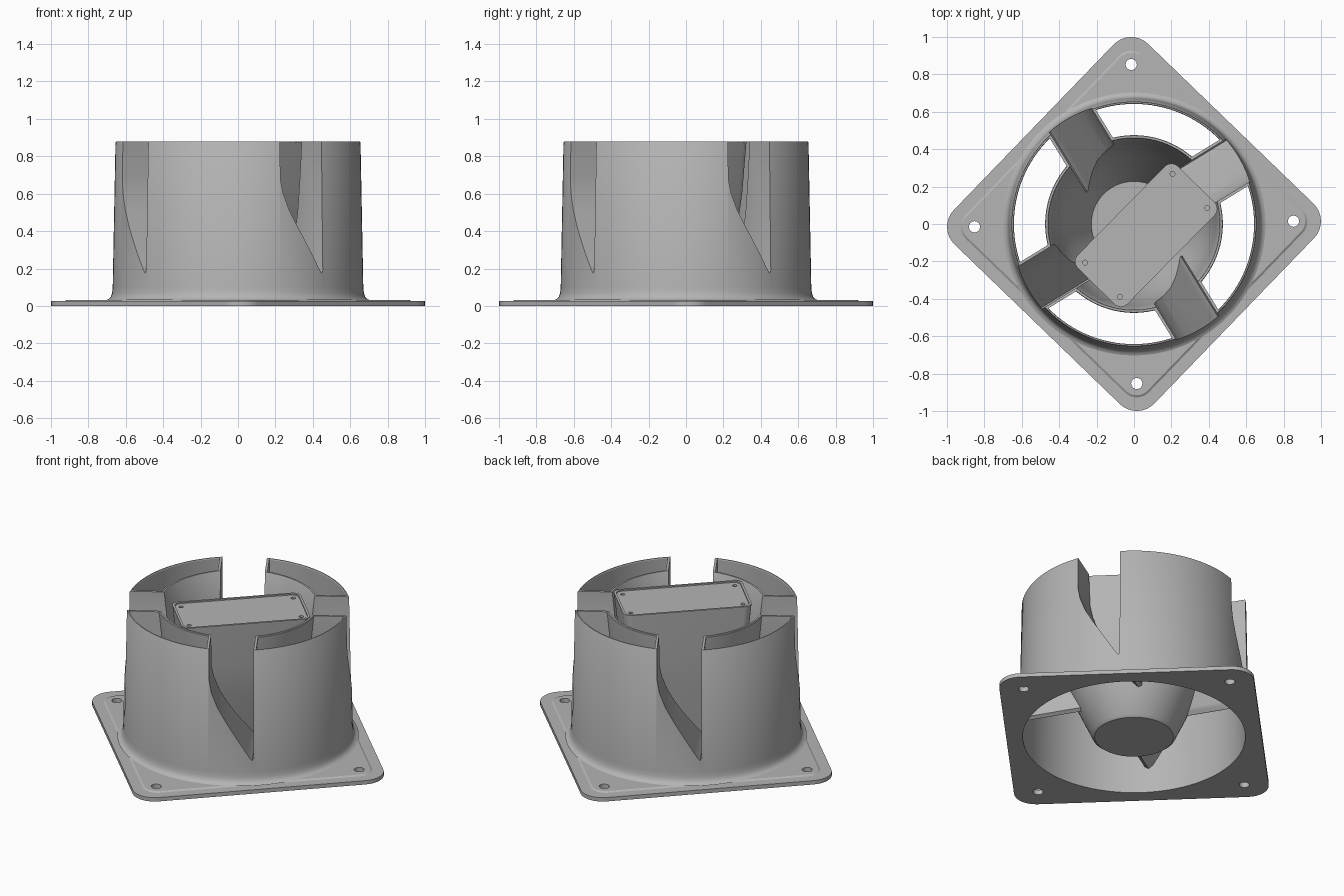
import bpy, bmesh, math
from mathutils import Matrix, Vector

if "Cube" in bpy.data.objects:
    bpy.data.objects.remove(bpy.data.objects["Cube"])

SEG = 128
SPOKES = [math.radians(31.5 + 90 * i) for i in range(4)]

gray = bpy.data.materials.new("housing_gray")
gray.diffuse_color = (0.46, 0.46, 0.46, 1)
gray.use_nodes = True
gray.node_tree.nodes["Principled BSDF"].inputs["Base Color"].default_value = gray.diffuse_color


def make(name, bm):
    bmesh.ops.recalc_face_normals(bm, faces=bm.faces)
    me = bpy.data.meshes.new(name)
    bm.to_mesh(me)
    bm.free()
    me.materials.append(gray)
    ob = bpy.data.objects.new(name, me)
    bpy.context.collection.objects.link(ob)
    return ob


def skin(bm, rings, loop=False, caps=True):
    """Join rings of equal length with quads."""
    vs = [[bm.verts.new(p) for p in r] for r in rings]
    n = len(vs[0])
    for i in range(len(vs) if loop else len(vs) - 1):
        a, b = vs[i], vs[(i + 1) % len(vs)]
        for j in range(n):
            k = (j + 1) % n
            bm.faces.new((a[j], a[k], b[k], b[j]))
    if caps and not loop:
        bm.faces.new(vs[0])
        bm.faces.new(vs[-1])


def circle(r, z, cx=0, cy=0, n=SEG):
    return [(cx + r * math.cos(2 * math.pi * i / n), cy + r * math.sin(2 * math.pi * i / n), z)
            for i in range(n)]


def lathe(name, profile, loop=True):
    bm = bmesh.new()
    skin(bm, [circle(r, z) for r, z in profile], loop)
    return make(name, bm)


def cylinders(name, items):
    """Several upright cylinders (x, y, radius, z0, z1) in one object."""
    bm = bmesh.new()
    for x, y, r, z0, z1 in items:
        n = SEG if r > 0.1 else 24
        skin(bm, [circle(r, z0, x, y, n), circle(r, z1, x, y, n)])
    return make(name, bm)


def rounded(hx, hy, r, angle, cx=0, cy=0):
    """Outline of a rotated rectangle with round corners."""
    pts = []
    for q, (sx, sy) in enumerate([(1, 1), (-1, 1), (-1, -1), (1, -1)]):
        for i in range(9):
            a = math.pi / 2 * (q + i / 8)
            pts.append(Vector((sx * (hx - r) + r * math.cos(a), sy * (hy - r) + r * math.sin(a), 0)))
    m = Matrix.Translation((cx, cy, 0)) @ Matrix.Rotation(angle, 4, 'Z')
    return [m @ p for p in pts]


def loft(name, levels):
    """Stack of (outline, scale, z)."""
    bm = bmesh.new()
    skin(bm, [[(p.x * s, p.y * s, z) for p in o] for o, s, z in levels])
    return make(name, bm)


def radial(name, section, r0, r1):
    """Extrude a (tangent, z) section outwards at all four spokes."""
    bm = bmesh.new()
    for a in SPOKES:
        d = Vector((math.cos(a), math.sin(a), 0))
        t = Vector((-math.sin(a), math.cos(a), 0))
        skin(bm, [[d * r + t * u + Vector((0, 0, z)) for u, z in section] for r in (r0, r1)])
    return make(name, bm)


def boolean(ob, tool, op='DIFFERENCE'):
    m = ob.modifiers.new("cut", 'BOOLEAN')
    m.object, m.operation, m.solver = tool, op, 'EXACT'
    bpy.context.view_layer.objects.active = ob
    bpy.ops.object.modifier_apply(modifier=m.name)


# Outer wall with flared foot
wall = lathe("outer_wall", [
    (0.65, 0), (0.66, 0), (0.66, 0.031), (0.705, 0.031), (0.69, 0.037), (0.679, 0.05),
    (0.673, 0.07), (0.67, 0.1), (0.655, 0.875), (0.652, 0.88), (0.645, 0.88), (0.642, 0.875)])

# Bowl shaped hub, open at the top
hub_out = [(0.23, 0.0), (0.245, 0.012), (0.33, 0.2), (0.375, 0.3), (0.41, 0.39),
           (0.435, 0.5), (0.455, 0.66), (0.475, 0.875)]
hub_in = [(r - 0.017, max(z, 0.018)) for r, z in hub_out[1:]]
hub = lathe("hub_bowl", [(0.001, 0.0)] + hub_out + [(0.472, 0.88), (0.461, 0.88)]
            + hub_in[::-1] + [(0.001, 0.018)])

# Notch section: one upright side, one sloping side
inner = [(-0.13, 0.68), (-0.115, 0.6), (-0.08, 0.51), (-0.03, 0.42), (0.11, 0.19), (0.123, 0.175), (0.13, 0.19)]
outer = [(-0.145, 0.677), (-0.13, 0.594), (-0.094, 0.503), (-0.043, 0.412), (0.098, 0.179),
         (0.123, 0.157), (0.145, 0.17)]
notch = radial("notch_cutter", [(-0.13, 1.0)] + inner + [(0.13, 1.0)], 0.2, 1.0)
boolean(wall, notch)
boolean(hub, notch)

# Trough shaped spokes, trimmed between hub and wall
trough = radial("spoke_troughs", [(-0.13, 0.88)] + inner + [(0.13, 0.88), (0.145, 0.88)]
                + outer[::-1] + [(-0.145, 0.88)], 0.2, 0.8)
zone = lathe("spoke_zone", [(r - 0.008, z) for r, z in hub_out[1:]]
             + [(0.469, 0.9), (0.648, 0.9), (0.66, 0.012)])
boolean(trough, zone, 'INTERSECT')

# Square mounting plate with raised inner field
turn = math.radians(46)
edge = rounded(0.745, 0.745, 0.13, turn)
field = rounded(0.682, 0.682, 0.09, turn)
field_top = rounded(0.671, 0.671, 0.08, turn)
plate = loft("mounting_plate", [(edge, 1, 0), (edge, 1, 0.025), (field, 1, 0.025), (field_top, 1, 0.032)])
holes = [(0.853 * math.cos(a), 0.853 * math.sin(a), 0.03, -0.1, 0.1)
         for a in (math.radians(1 + 90 * i) for i in range(4))]
drill = cylinders("plate_cutter", [(0, 0, 0.66, -0.1, 0.1)] + holes)
boolean(plate, drill)

# Pedestal in the bowl with a recessed cover
cx, cy, lean = 0.065, -0.06, math.radians(45.5)
top = rounded(0.382, 0.187, 0.05, lean, cx, cy)
rim = rounded(0.368, 0.173, 0.04, lean, cx, cy)
pedestal = loft("pedestal", [(top, 0.48, 0.01), (top, 0.84, 0.4), (top, 0.93, 0.6), (top, 1, 0.875),
                             (rim, 1, 0.875), (rim, 1, 0.867)])
m = Matrix.Translation((cx, cy, 0)) @ Matrix.Rotation(lean, 4, 'Z')
screws = [m @ Vector((sx * 0.333, sy * 0.13, 0)) for sx in (-1, 1) for sy in (-1, 1)]
screw_cut = cylinders("screw_cutter", [(p.x, p.y, 0.013, 0.84, 0.9) for p in screws])
boolean(pedestal, screw_cut)

for tool in (notch, zone, drill, screw_cut):
    bpy.data.objects.remove(tool)

# Smooth round surfaces, crisp edges
for ob in (wall, hub, trough, plate, pedestal):
    bpy.ops.object.select_all(action='DESELECT')
    ob.select_set(True)
    bpy.context.view_layer.objects.active = ob
    bpy.ops.object.shade_smooth_by_angle(angle=math.radians(30))
